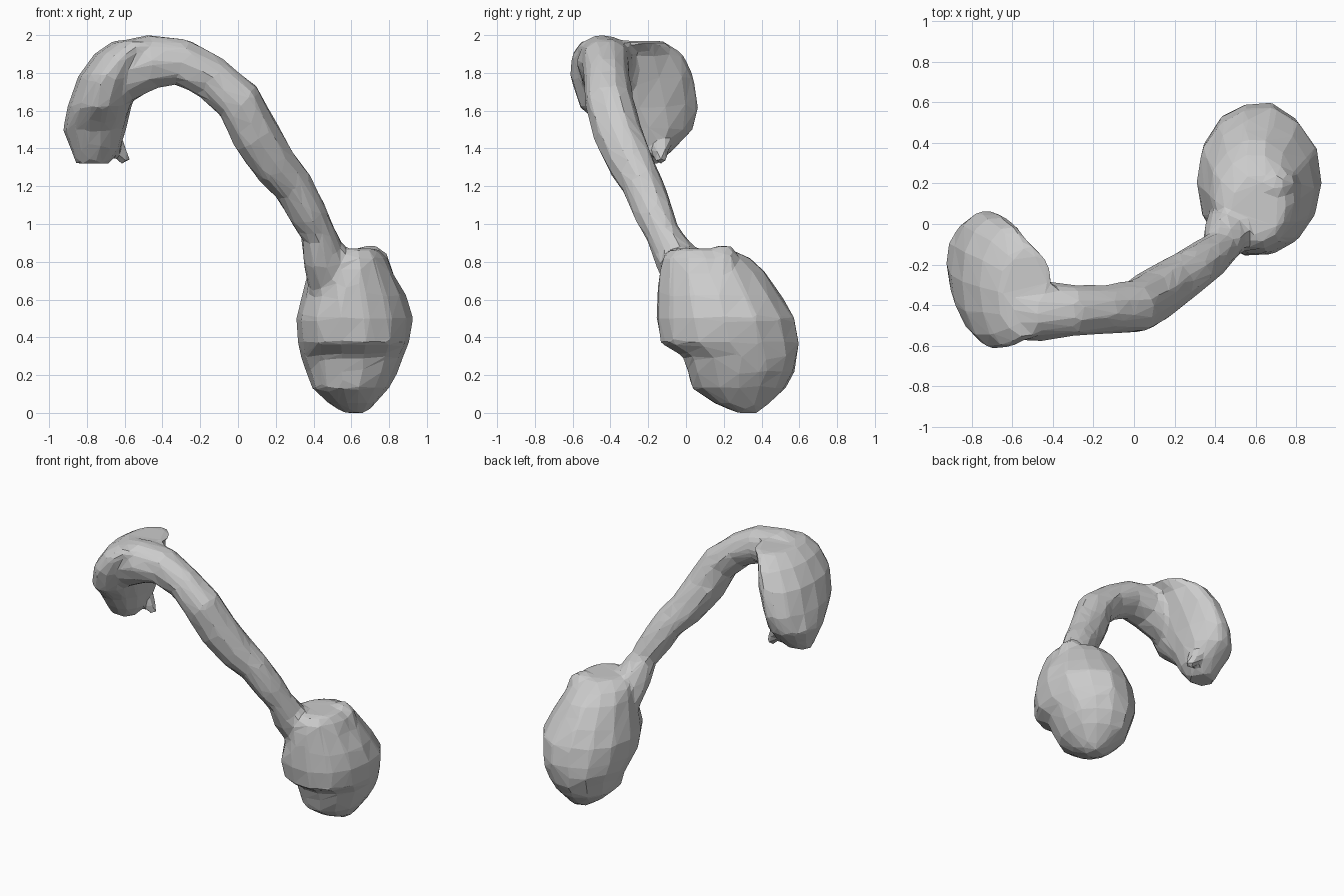
import bpy, bmesh, math, random
from mathutils import Vector

if "Cube" in bpy.data.objects:
    bpy.data.objects.remove(bpy.data.objects["Cube"])

random.seed(4)
SIDES = 14
bm = bmesh.new()


def skin(rings):
    """Close a stack of point rings into one solid shell."""
    vs = [[bm.verts.new(p) for p in r] for r in rings]
    faces = []
    for a, b in zip(vs, vs[1:]):
        n = len(a)
        for i in range(n):
            j = (i + 1) % n
            faces.append(bm.faces.new((a[i], a[j], b[j], b[i])))
    faces.append(bm.faces.new(vs[0][::-1]))
    faces.append(bm.faces.new(vs[-1]))
    bmesh.ops.recalc_face_normals(bm, faces=faces)


def stack(levels):
    """Horizontal ovals given as z, x0, x1, y0, y1, slightly uneven."""
    rings = []
    for z, x0, x1, y0, y1 in levels:
        ring = []
        for k in range(SIDES):
            t = math.tau * k / SIDES
            w = random.uniform(0.97, 1.02)
            ring.append(((x0 + x1) / 2 + math.cos(t) * (x1 - x0) / 2 * w,
                         (y0 + y1) / 2 + math.sin(t) * (y1 - y0) / 2 * w, z))
        rings.append(ring)
    skin(rings)


def tube(path):
    """Round rings across a path given as x, y, z, radius."""
    pts = [Vector(p[:3]) for p in path]
    rings = []
    for i, p in enumerate(pts):
        d = (pts[min(i + 1, len(pts) - 1)] - pts[max(i - 1, 0)]).normalized()
        u = (Vector((0, 1, 0)) - d * d.y).normalized()
        v = d.cross(u)
        ring = []
        for k in range(10):
            t = math.tau * k / 10
            r = path[i][3] * random.uniform(0.95, 1.08)
            ring.append(p + u * math.cos(t) * r + v * math.sin(t) * r)
        rings.append(ring)
    skin(rings)


# Large lower bulb
stack([(0.0, .56, .68, .27, .38), (.05, .48, .73, .15, .44),
       (.13, .39, .80, .03, .53), (.22, .36, .85, .00, .58),
       (.30, .33, .88, -.03, .60), (.37, .32, .91, -.15, .61),
       (.50, .30, .93, -.17, .58), (.62, .33, .89, -.16, .51),
       (.75, .37, .82, -.15, .42), (.82, .40, .79, -.13, .35),
       (.87, .47, .74, -.08, .23)])
# Small knob on the bulb's shoulder
stack([(.75, .66, .82, .10, .28), (.84, .65, .79, .13, .27), (.885, .66, .74, .16, .24)])

# Arched neck
tube([(.50, .02, .70, .13), (.455, -.06, .83, .115), (.425, -.12, .95, .09),
      (.37, -.17, 1.06, .105), (.29, -.225, 1.20, .11), (.19, -.29, 1.32, .12),
      (.09, -.36, 1.48, .13), (.00, -.41, 1.65, .13), (-.14, -.42, 1.78, .12),
      (-.30, -.43, 1.86, .125), (-.45, -.43, 1.86, .145), (-.62, -.41, 1.80, .16)])

# Drooping upper lobe
stack([(1.32, -.86, -.68, -.30, -.14), (1.40, -.89, -.62, -.36, -.06),
       (1.50, -.93, -.59, -.43, .04), (1.62, -.90, -.56, -.57, .07),
       (1.78, -.85, -.51, -.62, .05), (1.90, -.76, -.47, -.61, -.01),
       (1.97, -.66, -.38, -.56, -.12)])
# Little hook under the lobe
tube([(-.70, -.12, 1.50, .06), (-.64, -.13, 1.40, .045), (-.59, -.14, 1.33, .03)])

mesh = bpy.data.meshes.new("arched_bulb_body")
bm.to_mesh(mesh)
bm.free()
body = bpy.data.objects.new("arched_bulb_body", mesh)
bpy.context.collection.objects.link(body)

# Fuse the parts, soften the joins, reduce to flat facets
fuse = body.modifiers.new("fuse", 'REMESH')
fuse.mode = 'VOXEL'
fuse.voxel_size = 0.022
soft = body.modifiers.new("soften", 'SMOOTH')
soft.factor = 0.5
soft.iterations = 3
facet = body.modifiers.new("facet", 'DECIMATE')
facet.ratio = 0.055
